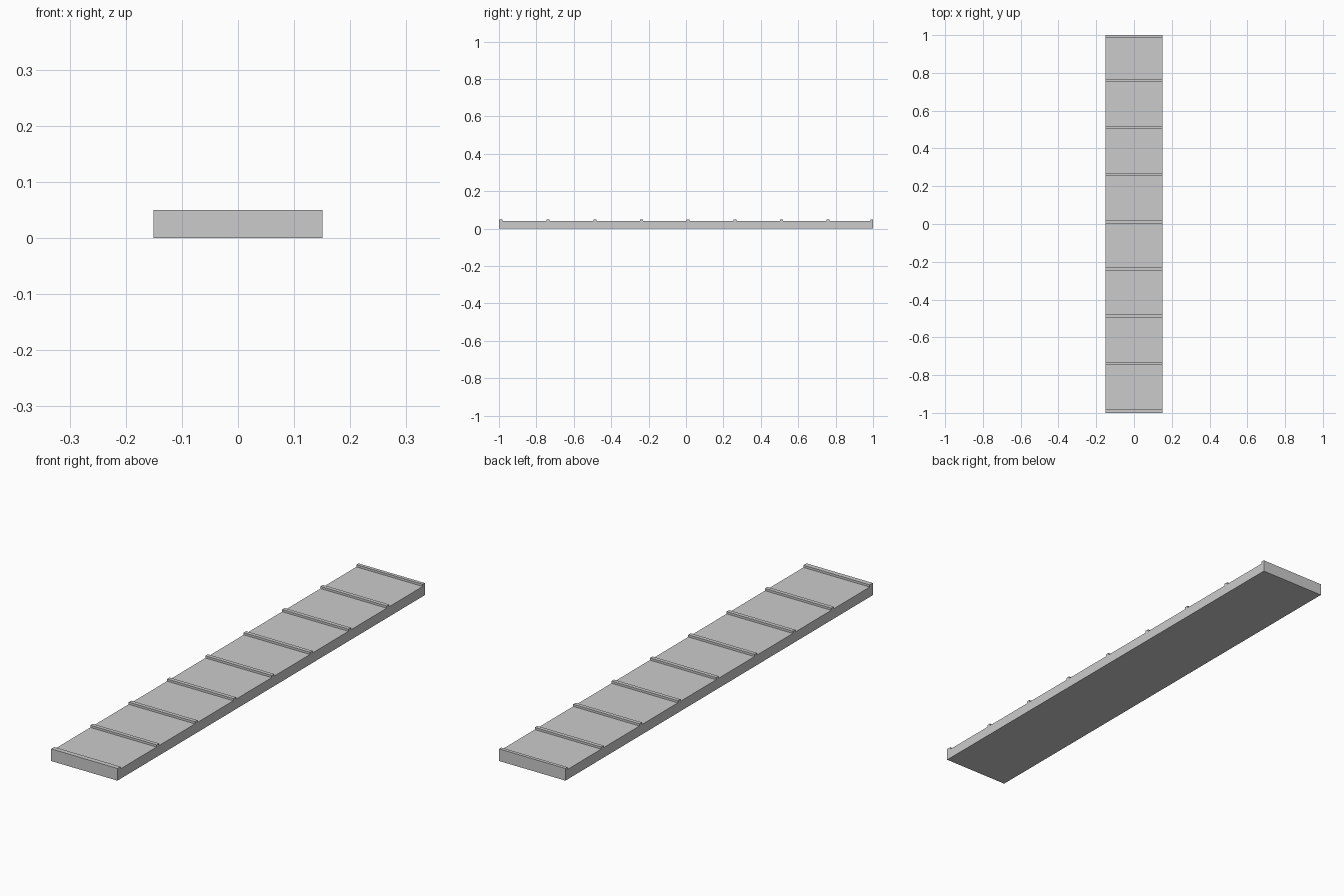
import bpy

if "Cube" in bpy.data.objects:
    bpy.data.objects.remove(bpy.data.objects["Cube"])

WIDTH = 0.302
BASE_TOP = 0.041
RIB_TOP = 0.05

# Side outline of the plank (y, z): flat bottom, ribs rising from the deck
ribs = [(-1.0, -0.98)]
ribs += [(-0.995 + 0.2496 * i, -0.979 + 0.2496 * i) for i in range(1, 8)]
ribs += [(0.986, 1.0)]

outline = [(-1.0, 0.0)]
for start, end in ribs:
    if start > -1.0:
        outline.append((start, BASE_TOP))
    outline += [(start, RIB_TOP), (end, RIB_TOP)]
    if end < 1.0:
        outline.append((end, BASE_TOP))
outline.append((1.0, 0.0))

# Extrude the outline across the width as one closed solid
n = len(outline)
verts = [(x, y, z) for x in (-WIDTH / 2, WIDTH / 2) for y, z in outline]
faces = [list(range(n)), list(range(2 * n - 1, n - 1, -1))]
faces += [[i, i + n, (i + 1) % n + n, (i + 1) % n] for i in range(n)]

mesh = bpy.data.meshes.new("ribbed_plank")
mesh.from_pydata(verts, [], faces)
plank = bpy.data.objects.new("ribbed_plank", mesh)
bpy.context.collection.objects.link(plank)

# Make the normals point outwards
import bmesh
bm = bmesh.new()
bm.from_mesh(mesh)
bmesh.ops.recalc_face_normals(bm, faces=bm.faces)
bm.to_mesh(mesh)
bm.free()
